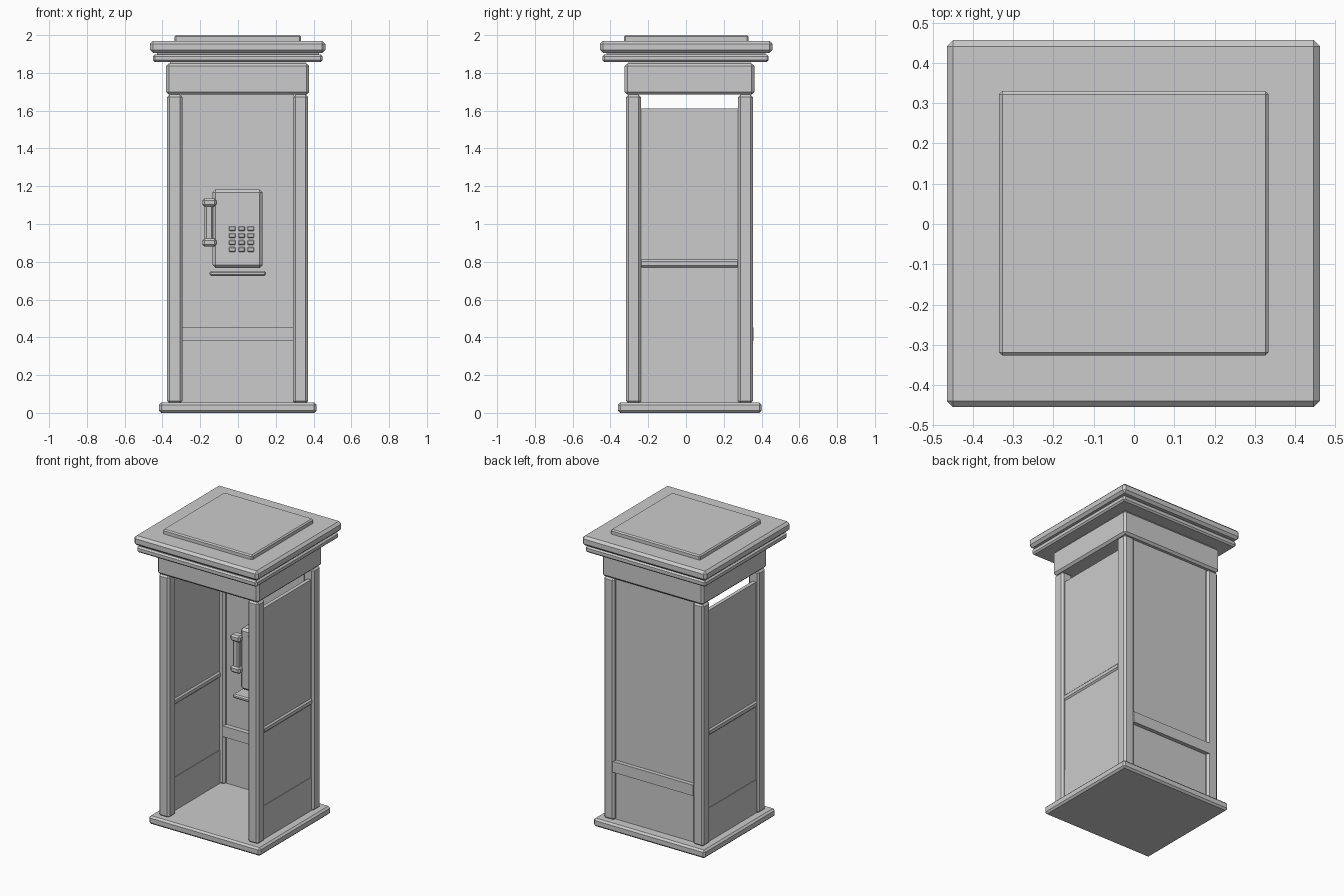
import bpy

paint = bpy.data.materials.new("plain_grey")
paint.diffuse_color = (0.6, 0.6, 0.6, 1)


def box(name, x, y, z, bevel=0.0):
    """Box from (min, max) pairs on each axis, with chamfered edges."""
    spans = (x, y, z)
    bpy.ops.mesh.primitive_cube_add(size=1, location=[(a + b) / 2 for a, b in spans])
    ob = bpy.context.object
    ob.name = name
    ob.scale = [b - a for a, b in spans]
    bpy.ops.object.transform_apply(location=False, rotation=False, scale=True)
    ob.data.materials.append(paint)
    if bevel:
        mod = ob.modifiers.new("chamfer", "BEVEL")
        mod.width = bevel
        mod.segments = 1
    return ob


# Floor and stacked roof
box("floor_slab", (-0.418, 0.415), (-0.36, 0.40), (0, 0.055), 0.012)
box("header", (-0.38, 0.377), (-0.325, 0.362), (1.685, 1.85), 0.014)
box("roof_neck", (-0.36, 0.357), (-0.305, 0.342), (1.84, 1.87))
box("roof_lip", (-0.45, 0.447), (-0.442, 0.438), (1.857, 1.898), 0.010)
box("roof_core", (-0.43, 0.43), (-0.42, 0.42), (1.89, 1.915))
box("roof_slab", (-0.465, 0.462), (-0.455, 0.457), (1.905, 1.97), 0.016)
box("roof_cap", (-0.335, 0.334), (-0.327, 0.33), (1.96, 2.0), 0.008)

# Corner posts
for side, x in (("left", (-0.375, -0.295)), ("right", (0.291, 0.371))):
    for end, y in (("front", (-0.317, -0.238)), ("back", (0.275, 0.354))):
        box(f"{end}_{side}_post", x, y, (0.05, 1.685), 0.013)

# Side walls, each with a middle rail and a kick plate
for side, c in (("left", -0.344), ("right", 0.340)):
    y = (-0.245, 0.282)
    box(f"{side}_panel", (c - 0.0125, c + 0.0125), y, (0.05, 1.612))
    box(f"{side}_kick_plate", (c - 0.016, c + 0.016), y, (0.05, 0.28))
    box(f"{side}_rail", (c - 0.022, c + 0.022), y, (0.77, 0.812), 0.01)

# Back wall and its rail
box("back_panel", (-0.30, 0.296), (0.30, 0.33), (0.05, 1.69))
box("back_rail", (-0.302, 0.298), (0.268, 0.357), (0.38, 0.453))

# Telephone with display and keypad
box("phone_body", (-0.135, 0.13), (0.21, 0.305), (0.767, 1.183), 0.016)
box("phone_display", (-0.07, 0.11), (0.204, 0.22), (1.066, 1.142))
for row in range(4):
    for col in range(3):
        x, z = -0.030 + 0.049 * col, 0.976 - 0.037 * row
        box(f"key_{row}_{col}", (x - 0.017, x + 0.017), (0.200, 0.22),
            (z - 0.012, z + 0.012), 0.003)

# Handset
box("handset_grip", (-0.177, -0.132), (0.19, 0.228), (0.90, 1.115), 0.009)
box("handset_earpiece", (-0.188, -0.115), (0.18, 0.24), (1.093, 1.135), 0.01)
box("handset_mouthpiece", (-0.188, -0.115), (0.18, 0.24), (0.881, 0.923), 0.01)

# Small shelf under the telephone
box("phone_shelf", (-0.15, 0.147), (0.155, 0.305), (0.725, 0.752), 0.008)
